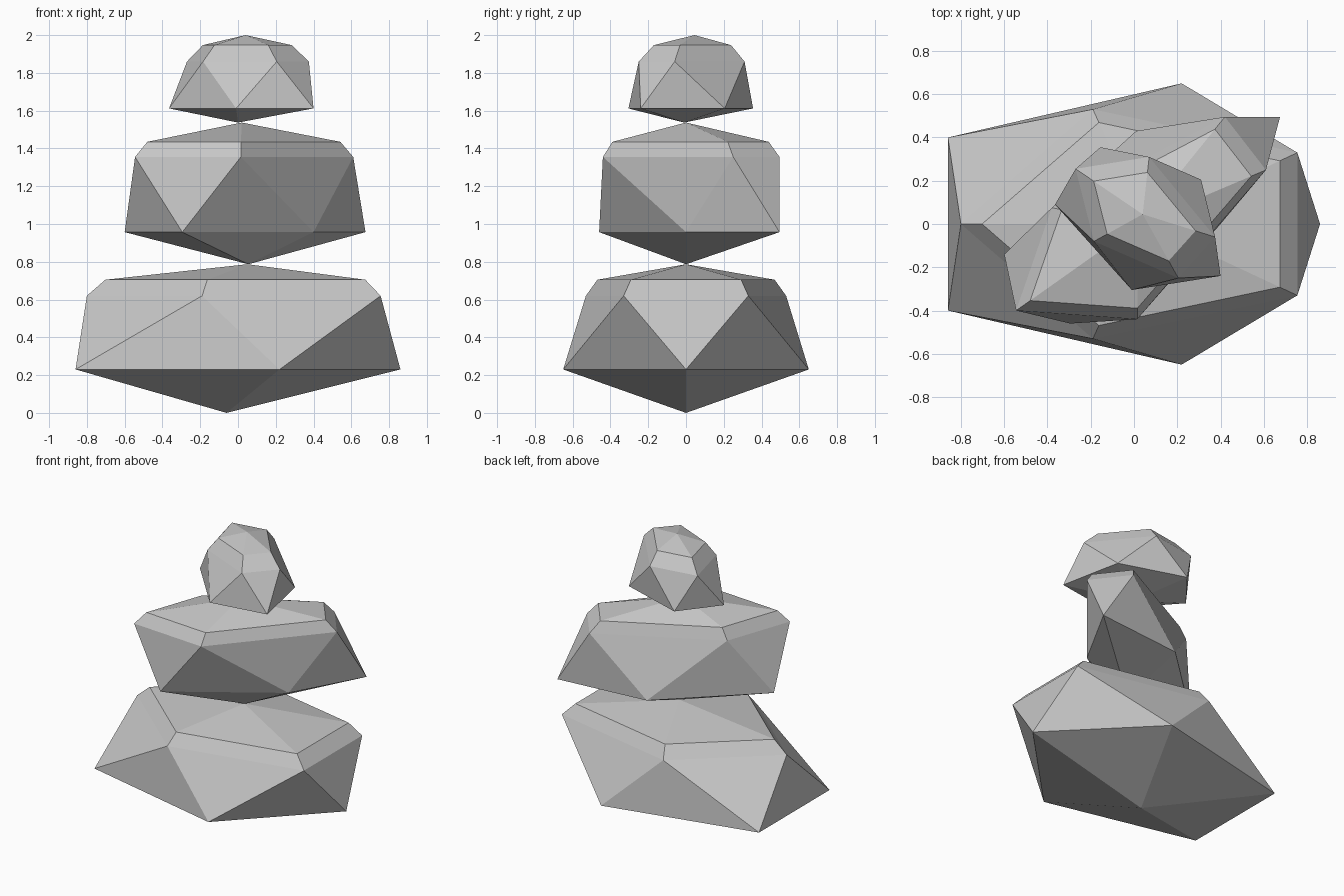
import bpy
import bmesh
from mathutils import Vector

default_cube = bpy.data.objects.get("Cube")
if default_cube:
    bpy.data.objects.remove(default_cube, do_unlink=True)

# Single stone colour
stone_grey = bpy.data.materials.new("stone grey")
stone_grey.use_nodes = True
colour = (0.57, 0.57, 0.57, 1)
stone_grey.diffuse_color = colour
stone_grey.node_tree.nodes["Principled BSDF"].inputs["Base Color"].default_value = colour


def add_ring(bm, points, height):
    return [bm.verts.new((x, y, height)) for x, y in points]


def fan(bm, tip, ring):
    for i, vert in enumerate(ring):
        bm.faces.new((tip, vert, ring[(i + 1) % len(ring)]))


def make_stone(name, bottom, belt, belt_height, shoulder, shoulder_height,
               cap_height, cap_scale, top):
    """Twenty-sided rock whose upper ring is chamfered towards its top point."""
    bm = bmesh.new()
    peak = Vector(top)
    cap = [peak.xy + (Vector(point) - peak.xy) * cap_scale for point in shoulder]
    low = add_ring(bm, belt, belt_height)
    high = add_ring(bm, shoulder, shoulder_height)
    rim = add_ring(bm, cap, cap_height)
    count = len(low)
    for i in range(count):
        following = (i + 1) % count
        # Zigzag sides, then the chamfer band
        bm.faces.new((low[i], low[following], high[i]))
        bm.faces.new((high[i], low[following], high[following]))
        bm.faces.new((high[i], high[following], rim[following], rim[i]))
    fan(bm, bm.verts.new(bottom), low)
    fan(bm, bm.verts.new(peak), rim)
    bmesh.ops.recalc_face_normals(bm, faces=bm.faces[:])
    mesh = bpy.data.meshes.new(name)
    bm.to_mesh(mesh)
    bm.free()
    mesh.materials.append(stone_grey)
    stone = bpy.data.objects.new(name, mesh)
    bpy.context.collection.objects.link(stone)
    return stone


# Wide base stone
make_stone(
    "bottom_stone",
    bottom=(-0.06, 0, 0),
    belt=[(0.86, 0), (0.22, 0.65), (-0.86, 0.4), (-0.86, -0.4), (0.22, -0.65)],
    belt_height=0.23,
    shoulder=[(0.755, 0.33), (-0.19, 0.53), (-0.8, 0), (-0.19, -0.53), (0.755, -0.33)],
    shoulder_height=0.62,
    cap_height=0.705,
    cap_scale=0.885,
    top=(0.05, 0, 0.787),
)

# Long stone turned diagonally
make_stone(
    "middle_stone",
    bottom=(0.055, 0, 0.787),
    belt=[(0.675, 0.495), (0.01, 0.43), (-0.6, -0.14), (-0.295, -0.46), (0.4, 0)],
    belt_height=0.957,
    shoulder=[(0.42, 0.495), (-0.38, 0.075), (-0.545, -0.4), (0.015, -0.44), (0.61, 0.25)],
    shoulder_height=1.355,
    cap_height=1.435,
    cap_scale=0.885,
    top=(0.02, 0, 1.537),
)

# Small crowning stone
make_stone(
    "top_stone",
    bottom=(0, -0.01, 1.537),
    belt=[(0.4, -0.24), (0.31, 0.205), (-0.155, 0.355), (-0.365, 0.09), (-0.01, -0.305)],
    belt_height=1.612,
    shoulder=[(0.375, -0.06), (0.07, 0.31), (-0.27, 0.255), (-0.185, -0.08), (0.205, -0.25)],
    shoulder_height=1.86,
    cap_height=1.947,
    cap_scale=0.73,
    top=(0.04, 0.045, 2),
)
